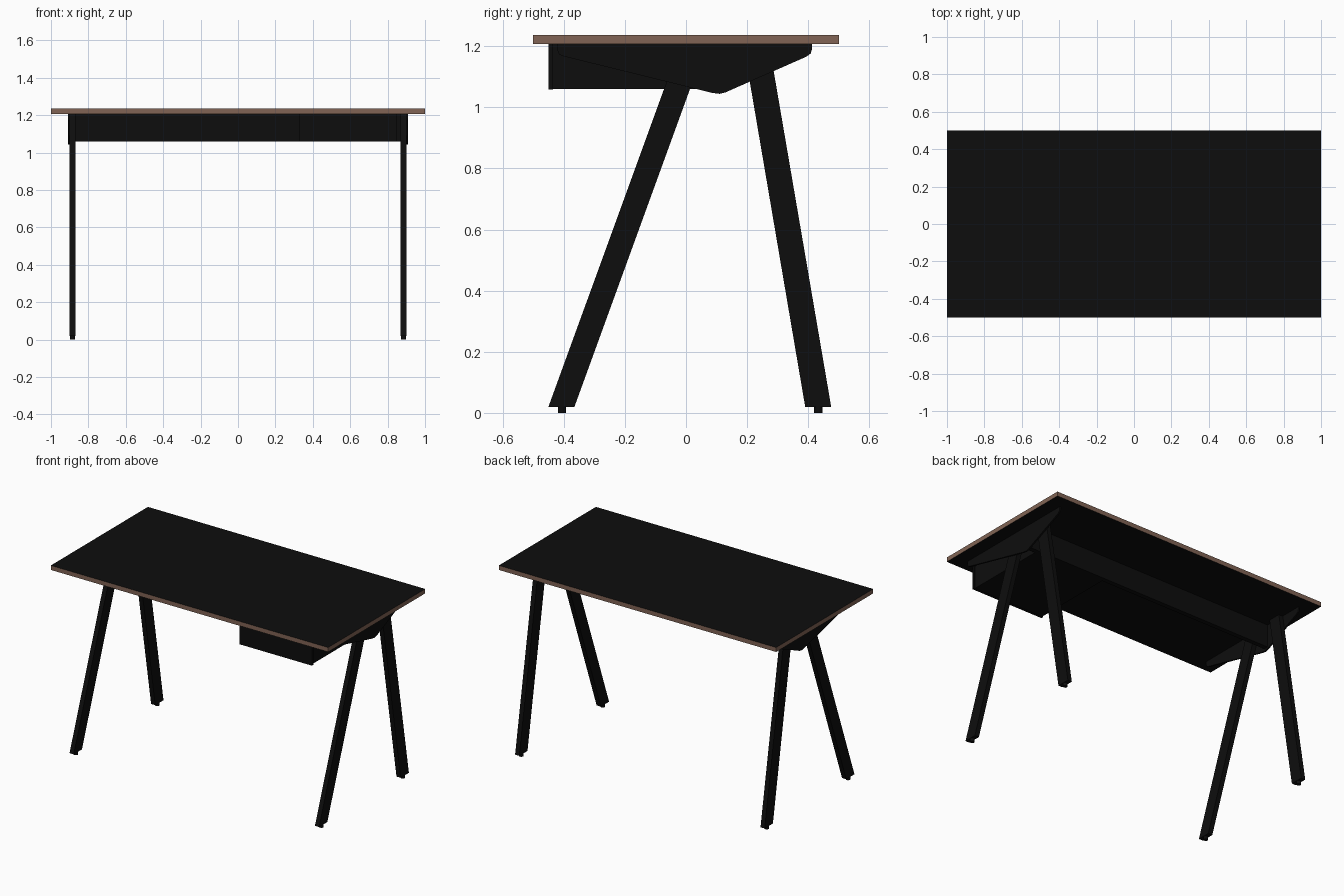
import bpy, bmesh, math

if "Cube" in bpy.data.objects:
    bpy.data.objects.remove(bpy.data.objects["Cube"])


def material(name, rgb):
    m = bpy.data.materials.new(name)
    m.diffuse_color = (*rgb, 1)
    m.use_nodes = True
    m.node_tree.nodes["Principled BSDF"].inputs["Base Color"].default_value = m.diffuse_color
    return m


BLACK = material("matt black", (0.004, 0.004, 0.004))
WOOD = material("plywood edge brown", (0.22, 0.127, 0.09))


def finish(name, bm, mats):
    bmesh.ops.recalc_face_normals(bm, faces=bm.faces)
    me = bpy.data.meshes.new(name)
    bm.to_mesh(me)
    bm.free()
    for m in mats:
        me.materials.append(m)
    ob = bpy.data.objects.new(name, me)
    bpy.context.collection.objects.link(ob)
    return ob


def box(name, x0, x1, y0, y1, z0, z1, mats=(BLACK,)):
    bm = bmesh.new()
    bmesh.ops.create_cube(bm, size=1)
    for v in bm.verts:
        v.co.x = x1 if v.co.x > 0 else x0
        v.co.y = y1 if v.co.y > 0 else y0
        v.co.z = z1 if v.co.z > 0 else z0
    return finish(name, bm, mats)


def profile(name, pts, x0, x1):
    """Extrude a (y, z) outline between x0 and x1."""
    bm = bmesh.new()
    f = bm.faces.new([bm.verts.new((x0, y, z)) for y, z in pts])
    ext = bmesh.ops.extrude_face_region(bm, geom=[f])["geom"]
    for g in ext:
        if isinstance(g, bmesh.types.BMVert):
            g.co.x = x1
    return finish(name, bm, (BLACK,))


# Tabletop: black faces with a bare wood edge
top = box("tabletop", -1, 1, -0.5, 0.5, 1.207, 1.236, (BLACK, WOOD))
for p in top.data.polygons:
    p.material_index = 0 if abs(p.normal.z) > 0.5 else 1

# Long rail between the leg frames
box("cross_rail", -0.9, 0.9, 0.105, 0.135, 1.06, 1.207)

# Drawer on the right side
box("drawer_body", 0.33, 0.84, -0.435, 0.105, 1.06, 1.207)
box("drawer_front", 0.325, 0.848, -0.45, -0.435, 1.058, 1.207)

plate = [(-0.42, 1.207), (-0.42, 1.185), (-0.415, 1.173), (-0.402, 1.167),
         (0.085, 1.047), (0.11, 1.044), (0.13, 1.049), (0.395, 1.166),
         (0.408, 1.176), (0.413, 1.192), (0.413, 1.207)]
front = [(-0.45, 0.02), (-0.365, 0.02), (0.066, 1.205), (-0.019, 1.205)]
rear = [(0.39, 0.02), (0.475, 0.02), (0.272, 1.205), (0.188, 1.205)]

# Leg frames on both sides
for s, side in ((-1, "left"), (1, "right")):
    profile("bracket_plate_" + side, plate, s * 0.9, s * 0.91)
    profile("front_leg_" + side, front, s * 0.87, s * 0.9)
    profile("rear_leg_" + side, rear, s * 0.87, s * 0.9)
    for y, end in ((-0.406, "front"), (0.433, "rear")):
        bpy.ops.mesh.primitive_cylinder_add(vertices=16, radius=0.0135, depth=0.024,
                                            location=(s * 0.885, y, 0.012))
        foot = bpy.context.object
        foot.name = f"{end}_foot_{side}"
        foot.data.materials.append(BLACK)
        bpy.ops.object.shade_smooth_by_angle()
